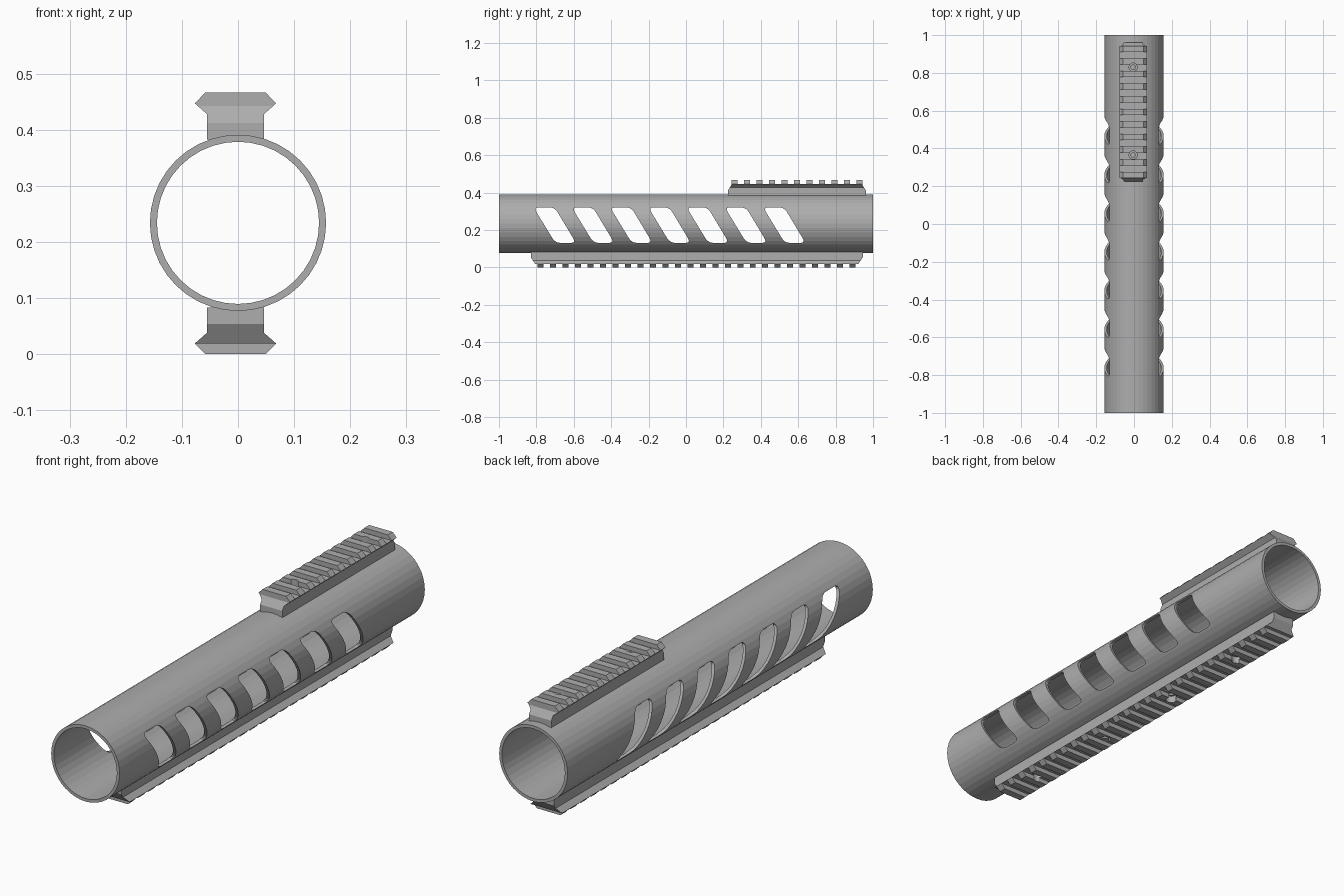
import bpy, bmesh, math
from mathutils import Matrix, Vector

if "Cube" in bpy.data.objects:
    bpy.data.objects.remove(bpy.data.objects["Cube"], do_unlink=True)

metal = bpy.data.materials.new("grey metal")
metal.use_nodes = True
GREY = (0.42, 0.42, 0.42, 1)
metal.diffuse_color = GREY
metal.node_tree.nodes["Principled BSDF"].inputs["Base Color"].default_value = GREY

RADIUS, WALL, AXIS_Z = 0.157, 0.0125, 0.234
RAIL_X, PITCH = -0.0045, 0.0667


def make_object(name, bm, helper=False):
    bmesh.ops.recalc_face_normals(bm, faces=bm.faces)
    mesh = bpy.data.meshes.new(name)
    bm.to_mesh(mesh)
    bm.free()
    obj = bpy.data.objects.new(name, mesh)
    bpy.context.collection.objects.link(obj)
    mesh.materials.append(metal)
    if helper:
        obj.hide_render = True
        obj.hide_viewport = True
    return obj


def cut(obj, cutter):
    """Subtract the cutter and bake the result into the object."""
    mod = obj.modifiers.new("cut", "BOOLEAN")
    mod.operation, mod.solver, mod.object = "DIFFERENCE", "EXACT", cutter
    mod.use_self = True
    graph = bpy.context.evaluated_depsgraph_get()
    baked = bpy.data.meshes.new_from_object(obj.evaluated_get(graph))
    obj.modifiers.clear()
    obj.data = baked
    bpy.data.objects.remove(cutter, do_unlink=True)


def loft(bm, rings):
    """Bridge closed rings of points and cap both ends."""
    loops = [[bm.verts.new(p) for p in ring] for ring in rings]
    n = len(loops[0])
    for a, b in zip(loops, loops[1:]):
        for i in range(n):
            j = (i + 1) % n
            bm.faces.new((a[i], a[j], b[j], b[i]))
    bm.faces.new(loops[0])
    bm.faces.new(loops[-1])


# Hollow barrel shroud, open at both ends
bm = bmesh.new()
SIDES = 40
loops = []
for r, y in ((RADIUS, -1), (RADIUS, 1), (RADIUS - WALL, 1), (RADIUS - WALL, -1)):
    ring = []
    for i in range(SIDES):
        a = math.tau * i / SIDES
        ring.append(bm.verts.new((r * math.cos(a), y, AXIS_Z + r * math.sin(a))))
    loops.append(ring)
for a, b in zip(loops, loops[1:] + loops[:1]):
    for i in range(SIDES):
        j = (i + 1) % SIDES
        bm.faces.new((a[i], a[j], b[j], b[i]))
tube = make_object("shroud_tube", bm)


def rounded(points, radius, steps=5):
    """Round each corner with a quadratic curve."""
    out = []
    for i, p in enumerate(points):
        before = (points[i - 1] - p).normalized() * radius + p
        after = (points[(i + 1) % len(points)] - p).normalized() * radius + p
        for k in range(steps + 1):
            t = k / steps
            out.append(before * (1 - t) ** 2 + p * 2 * t * (1 - t) + after * t * t)
    return out


# Slanted vent slots through both sides
corners = [Vector(p) for p in ((-0.815, 0.321), (-0.702, 0.321), (-0.588, 0.131), (-0.699, 0.131))]
outline = rounded(corners, 0.03)
bm = bmesh.new()
for i in range(7):
    loft(bm, [[(x, p.x + i * 0.2045, p.y) for p in outline] for x in (-0.3, 0.3)])
cut(tube, make_object("slot_cutter", bm, True))


def build_rail(name, y0, y1, first_tooth, teeth, holes, top):
    """Accessory rail; h is the depth measured inward from its outer face."""
    def at(x, y, h):
        return (RAIL_X + x, y, 0.466 - h if top else h)

    bm = bmesh.new()
    # Body with sloped ends, lofted row by row
    rows = []
    for h, w in ((0.083, 0.051), (0.054, 0.051), (0.038, 0.051), (0.019, 0.0725)):
        inset = 0.023 * max(0, 0.054 - h) / 0.035
        rows.append([at(-w, y0 + inset, h), at(w, y0 + inset, h),
                     at(w, y1 - inset, h), at(-w, y1 - inset, h)])
    loft(bm, rows)
    # Cross teeth with bevelled ends
    for i in range(teeth):
        y = first_tooth + i * PITCH
        loft(bm, [[at(-w, y - 0.016, h), at(w, y - 0.016, h),
                   at(w, y + 0.016, h), at(-w, y + 0.016, h)]
                  for h, w in ((0.025, 0.062), (0.019, 0.0725), (0, 0.054))])
    rail = make_object(name, bm)

    # Stepped screw holes
    bm = bmesh.new()
    for y in holes:
        rings = []
        for r, h in ((0.022, -0.02), (0.022, 0.03), (0.012, 0.03), (0.012, 0.07)):
            rings.append([at(r * math.cos(math.tau * k / 16), y + r * math.sin(math.tau * k / 16), h)
                          for k in range(16)])
        loft(bm, rings)
    cut(rail, make_object(name + "_hole_cutter", bm, True))


build_rail("top_rail", 0.224, 0.962, 0.26, 11, (0.365, 0.83), True)
build_rail("bottom_rail", -0.83, 0.945, -0.777, 26, (-0.61, -0.19, 0.23, 0.65), False)
